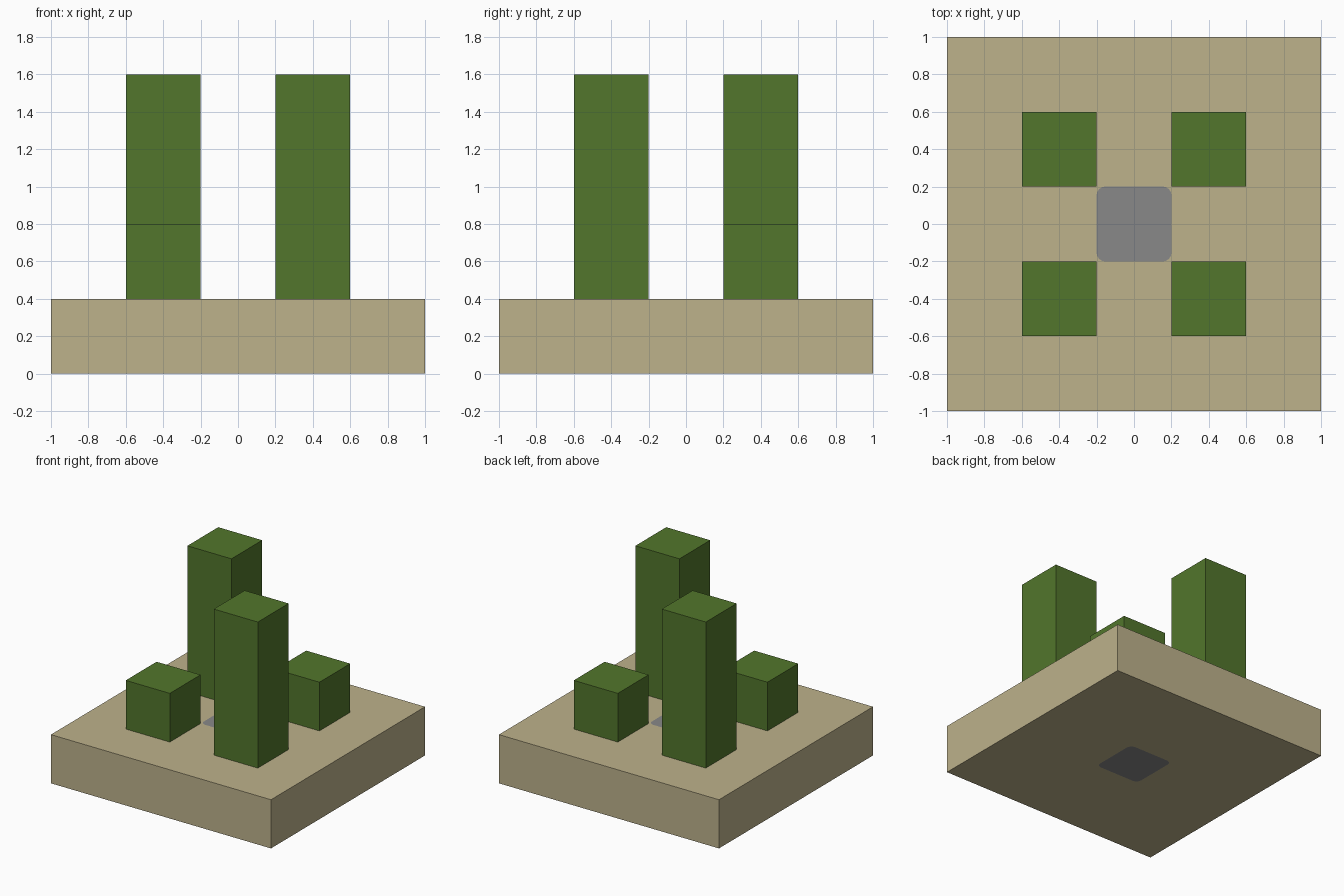
import bpy
import bmesh

cube = bpy.data.objects.get("Cube")
if cube:
    bpy.data.objects.remove(cube, do_unlink=True)


def make_material(name, colour):
    mat = bpy.data.materials.new(name)
    mat.use_nodes = True
    mat.diffuse_color = (*colour, 1)
    mat.node_tree.nodes["Principled BSDF"].inputs["Base Color"].default_value = (*colour, 1)
    return mat


def make_box(name, x, y, width, bottom, top, mat):
    """Square box centred on x, y with its origin at its own base."""
    bm = bmesh.new()
    bmesh.ops.create_cube(bm, size=1)
    for v in bm.verts:
        v.co.x *= width
        v.co.y *= width
        v.co.z = (v.co.z + 0.5) * (top - bottom)
    mesh = bpy.data.meshes.new(name)
    bm.to_mesh(mesh)
    bm.free()
    mesh.materials.append(mat)
    obj = bpy.data.objects.new(name, mesh)
    obj.location = (x, y, bottom)
    bpy.context.collection.objects.link(obj)
    return obj


sand = make_material("sand", (0.51, 0.445, 0.26))
green = make_material("leaf green", (0.085, 0.182, 0.025))
grey = make_material("stone grey", (0.246, 0.246, 0.25))

BASE_TOP = 0.4

# Stone core running through the base, vertical edges rounded
core = make_box("stone_core", 0, 0, 0.4, 0, BASE_TOP, grey)
bm = bmesh.new()
bm.from_mesh(core.data)
upright = [e for e in bm.edges if abs(e.verts[0].co.z - e.verts[1].co.z) > 0.1]
bmesh.ops.bevel(bm, geom=upright, offset=0.045, segments=4, profile=0.5, affect="EDGES")
bm.to_mesh(core.data)
bm.free()

# Cutter slightly taller than the core, so that the core sits flush in the base
cutter = bpy.data.objects.new("core_cutter", core.data.copy())
cutter.location.z = -0.1
cutter.scale.z = 1.5
cutter.hide_render = True
cutter.hide_viewport = True
bpy.context.collection.objects.link(cutter)

# Sand base with a hole for the core
base = make_box("sand_base", 0, 0, 2, 0, BASE_TOP, sand)
hole = base.modifiers.new("core_hole", "BOOLEAN")
hole.operation = "DIFFERENCE"
hole.solver = "EXACT"
hole.object = cutter

# Four pillars: tall and short on alternating corners
for side, sx in (("left", 1), ("right", -1)):
    for end, sy in (("front", -1), ("back", 1)):
        top = 0.8 if sx == sy else 1.6
        make_box(f"{end}_{side}_pillar", 0.4 * sx, 0.4 * sy, 0.4, BASE_TOP, top, green)
